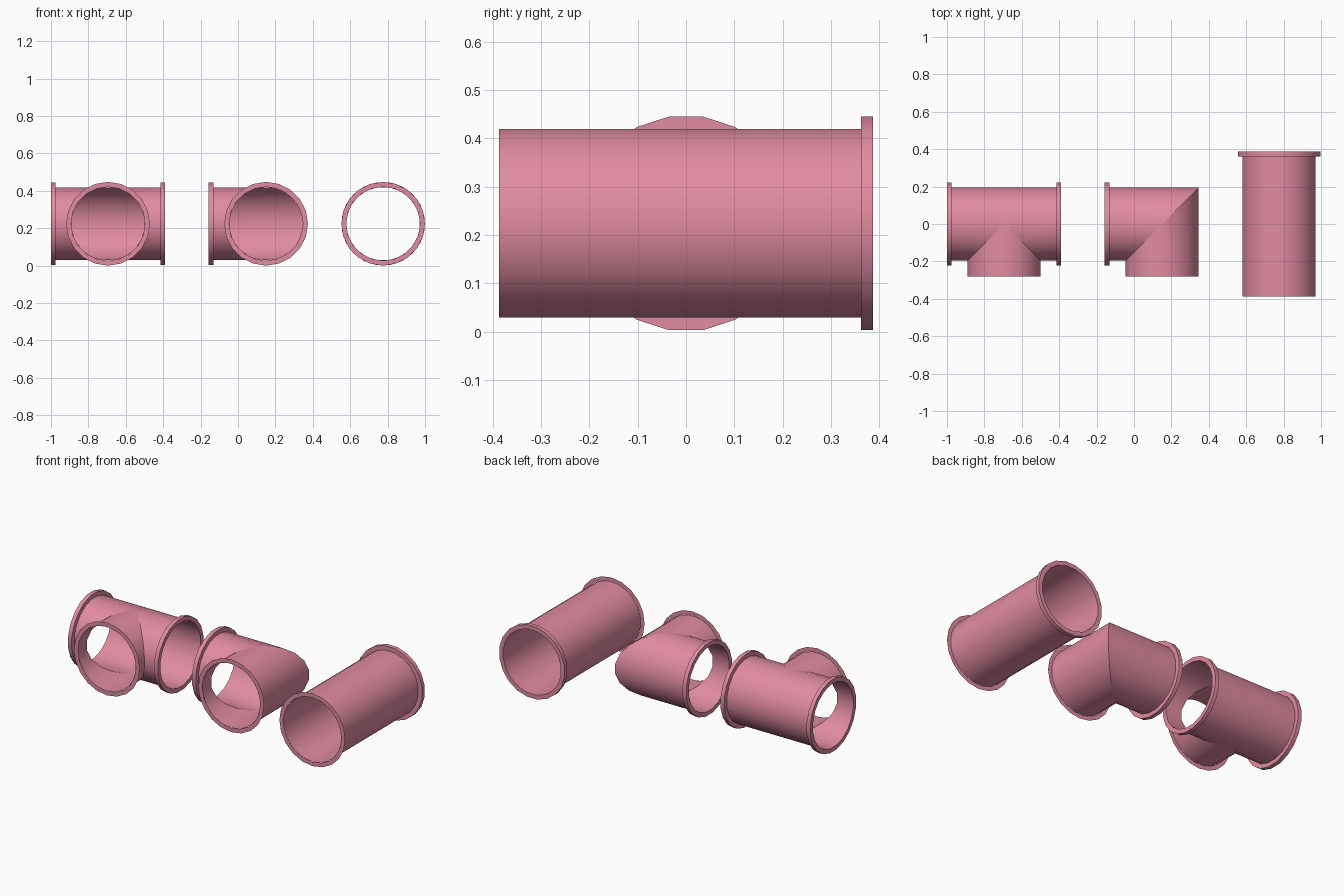
import bpy, bmesh
from math import sin, cos, radians

if "Cube" in bpy.data.objects:
    bpy.data.objects.remove(bpy.data.objects["Cube"])

SIDES = 20
STEP = 360 / SIDES
TUBE_R, RIM_R = 0.1975, 0.2238
AXIS_Z = RIM_R          # height of every pipe axis
COLLAR = 0.025          # collar thickness
FRONT_Y = -0.28         # mouth of the side outlets
HALF_FACET = TUBE_R * sin(radians(STEP / 2))

pink = bpy.data.materials.new("pink_plastic")
pink.use_nodes = True
pink.diffuse_color = (0.75, 0.26, 0.36, 1)
pink.node_tree.nodes["Principled BSDF"].inputs["Base Color"].default_value = pink.diffuse_color

FULL = [STEP * (k + 0.5) for k in range(SIDES + 1)]


def section(axis, cx, radius, pos, angles=FULL):
    """Cross-section across an x or y axis; pos is a number or a function of the sideways offset."""
    pts = []
    for a in angles:
        u, z = radius * cos(radians(a)), AXIS_Z + radius * sin(radians(a))
        p = pos(u) if callable(pos) else pos
        pts.append((p, u, z) if axis == "x" else (cx + u, p, z))
    return pts


def loft(name, rows, facing=None):
    """Skin neighbouring cross-sections."""
    bm = bmesh.new()
    grid = [[bm.verts.new(p) for p in row] for row in rows]
    for a, b in zip(grid, grid[1:]):
        for i in range(len(a) - 1):
            bm.faces.new((a[i], a[i + 1], b[i + 1], b[i]))
    bmesh.ops.remove_doubles(bm, verts=bm.verts[:], dist=1e-5)
    bmesh.ops.recalc_face_normals(bm, faces=bm.faces[:])
    bm.normal_update()
    if facing is not None:
        for f in bm.faces:
            if f.normal.y * facing < 0:
                f.normal_flip()
    mesh = bpy.data.meshes.new(name)
    bm.to_mesh(mesh)
    bm.free()
    mesh.materials.append(pink)
    obj = bpy.data.objects.new(name, mesh)
    bpy.context.collection.objects.link(obj)
    bpy.ops.object.select_all(action="DESELECT")
    obj.select_set(True)
    bpy.context.view_layer.objects.active = obj
    bpy.ops.object.shade_smooth_by_angle(angle=radians(30))


def tube(name, axis, cx, start, end, angles=FULL):
    loft(name, [section(axis, cx, TUBE_R, p, angles) for p in (start, end)])


def collar(name, axis, cx, start):
    end = start + COLLAR
    profile = ((TUBE_R, start), (RIM_R, start), (RIM_R, end), (TUBE_R, end))
    loft(name, [section(axis, cx, r, p) for r, p in profile])


def mouth_ring(name, cx, y):
    """Flat rim around a front opening."""
    angles = [STEP * k for k in range(SIDES + 1)]
    loft(name, [section("y", cx, r, y, angles) for r in (TUBE_R, RIM_R)], facing=-1)


# Tee: run along x, split around the opening of the front outlet
tee_x, left_end, right_end = -0.695, -1.0, -0.39


def cut(v):
    return max(-v, HALF_FACET)


tube("tee_run_right", "x", 0, left_end, lambda v: tee_x - cut(v))
tube("tee_run_left", "x", 0, lambda v: tee_x + cut(v), right_end)
back_arc = [STEP * (k + 0.5) for k in range(-6, 6)]
tube("tee_run_back", "x", 0, tee_x - HALF_FACET, tee_x + HALF_FACET, back_arc)
tube("tee_outlet", "y", tee_x, FRONT_Y, lambda u: -abs(u))
collar("tee_collar_right", "x", 0, left_end)
collar("tee_collar_left", "x", 0, right_end - COLLAR)
mouth_ring("tee_mouth_ring", tee_x, FRONT_Y)

# Elbow: two tubes meeting on a diagonal mitre
elbow_x, elbow_end = 0.15, -0.157
tube("elbow_run", "x", 0, elbow_end, lambda v: elbow_x + v)
tube("elbow_outlet", "y", elbow_x, FRONT_Y, lambda u: u)
collar("elbow_collar", "x", 0, elbow_end)
mouth_ring("elbow_mouth_ring", elbow_x, FRONT_Y)

# Straight pipe
pipe_x, pipe_half = 0.776, 0.387
tube("straight_pipe", "y", pipe_x, -pipe_half, pipe_half)
collar("straight_collar", "y", pipe_x, pipe_half - COLLAR)
mouth_ring("straight_mouth_ring", pipe_x, -pipe_half)
